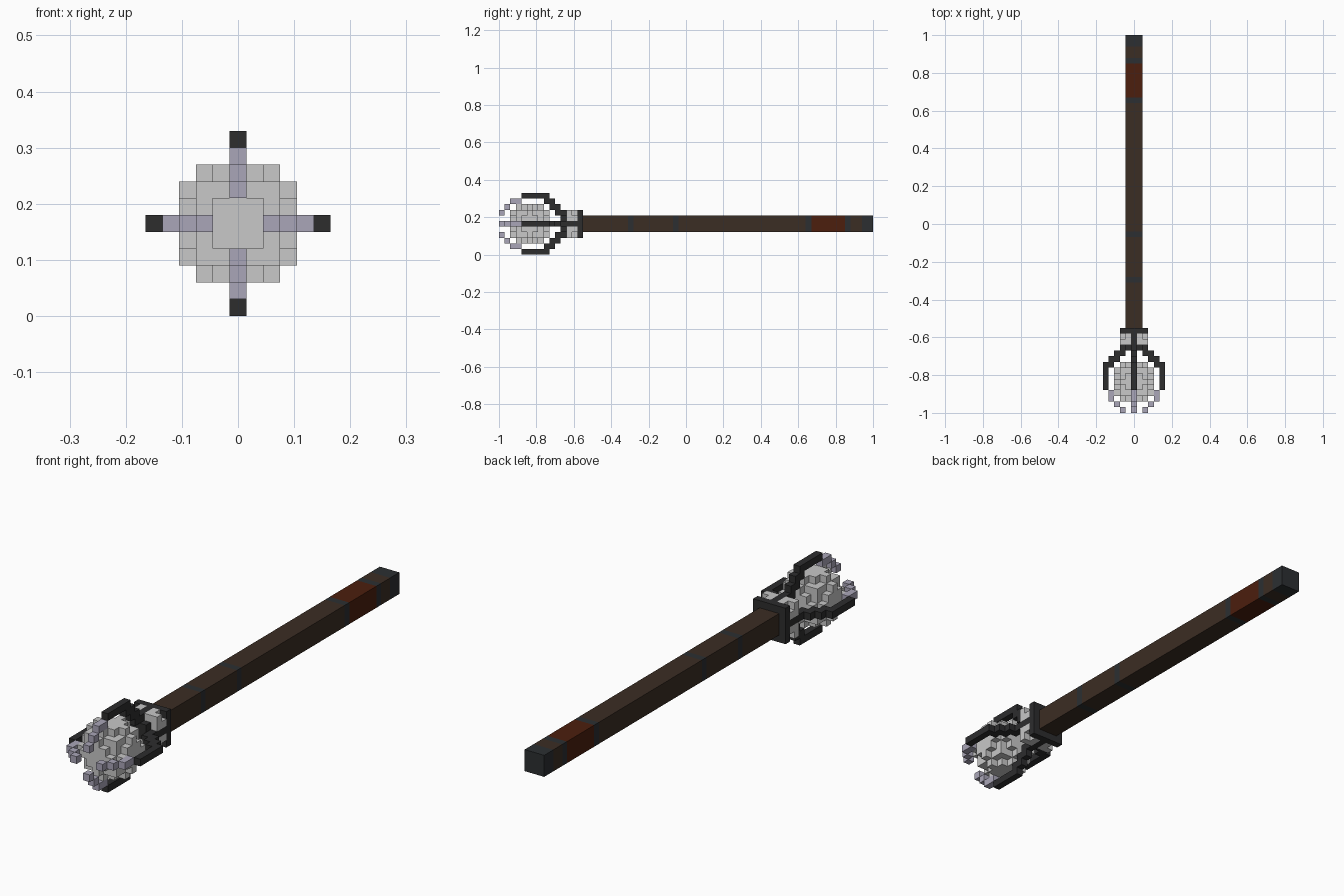
import bpy
import bmesh
from mathutils import Vector

cube = bpy.data.objects.get("Cube")
if cube:
    bpy.data.objects.remove(cube)

U = 0.03          # voxel edge
AXIS_Z = 0.165    # height of the long axis
DIRS = [Vector(d) for d in ((1, 0, 0), (-1, 0, 0), (0, 1, 0),
                            (0, -1, 0), (0, 0, 1), (0, 0, -1))]


def material(name, rgb):
    m = bpy.data.materials.new(name)
    m.use_nodes = True
    m.diffuse_color = (*rgb, 1)
    bsdf = m.node_tree.nodes["Principled BSDF"]
    bsdf.inputs["Base Color"].default_value = (*rgb, 1)
    bsdf.inputs["Roughness"].default_value = 0.9
    return m


STONE = material("pale_stone", (0.58, 0.58, 0.58))
LILAC = material("lilac_metal", (0.40, 0.38, 0.48))
BLACK = material("black_iron", (0.026, 0.026, 0.027))
WOOD = material("dark_wood", (0.044, 0.026, 0.017))
GRIP = material("red_leather", (0.072, 0.013, 0.004))
BAND = material("slate_band", (0.025, 0.028, 0.031))


def finish(name, bm, mats):
    mesh = bpy.data.meshes.new(name)
    bm.to_mesh(mesh)
    bm.free()
    for m in mats:
        mesh.materials.append(m)
    obj = bpy.data.objects.new(name, mesh)
    bpy.context.collection.objects.link(obj)
    return obj


def voxels(name, cells, mats):
    """Skin a dict of (x, layer, z) -> material index, outer faces only."""
    bm = bmesh.new()
    for cell, mat in cells.items():
        c = Vector(cell)
        centre = Vector((c.x * U, -1 + (c.y + 0.5) * U, AXIS_Z + c.z * U))
        for d in DIRS:
            if tuple(int(v) for v in c + d) in cells:
                continue
            a = Vector((d.y, d.z, d.x))
            b = d.cross(a)
            corners = [centre + (d + a * i + b * j) * U / 2
                       for i, j in ((-1, -1), (1, -1), (1, 1), (-1, 1))]
            f = bm.faces.new([bm.verts.new(p) for p in corners])
            f.material_index = mat
    bmesh.ops.remove_doubles(bm, verts=bm.verts, dist=0.0001)
    return finish(name, bm, mats)


# Round stone core, floating inside the claws
R = range(-3, 4)
voxels("stone_core", {(x, y + 5, z): 0 for x in R for y in R for z in R
                      if x * x + y * y + z * z <= 13}, [STONE])

# One claw as (radius, layer, material): lilac tip, black arm back to the collar
claw = [(2, 0, 0), (3, 1, 0), (4, 2, 0), (4, 3, 0)]
claw += [(5, k, 1) for k in range(4, 9)]
claw += [(4, 8, 1), (4, 9, 1), (3, 9, 1), (3, 10, 1), (2, 10, 1)]
for name, dx, dz in (("left_claw", 1, 0), ("right_claw", -1, 0),
                     ("top_claw", 0, 1), ("bottom_claw", 0, -1)):
    voxels(name, {(dx * r, k, dz * r): m for r, k, m in claw}, [LILAC, BLACK])

# Mottled collar joining claws to shaft
collar = {}
S = range(-2, 3)
for k in range(11, 15):
    for x in S:
        for z in S:
            corner = abs(x) == 2 and abs(z) == 2
            if k == 11 and abs(x) + abs(z) > 2:
                continue
            if k == 13 and corner:
                continue
            pale = (abs(x) + abs(z) + k) % 2 == 0 and k < 14 and x * z != 0
            pale = pale or (k == 12 and not corner and x * z != 0)
            collar[(x, k, z)] = 0 if pale else 1
voxels("collar", collar, [STONE, BLACK])

# Square shaft, extruded section by section with its bands and grip
SECTIONS = [(-0.31, 0), (-0.28, 1), (-0.07, 0), (-0.04, 1), (0.64, 0),
            (0.67, 1), (0.85, 2), (0.88, 1), (0.94, 0), (1.0, 1)]
H = 0.045


def ring(bm, y):
    return [bm.verts.new((x * H, y, AXIS_Z + z * H))
            for x, z in ((-1, -1), (1, -1), (1, 1), (-1, 1))]


bm = bmesh.new()
last = ring(bm, -0.56)
bm.faces.new(last)
for y, mat in SECTIONS:
    new = ring(bm, y)
    for i in range(4):
        j = (i + 1) % 4
        bm.faces.new((last[i], last[j], new[j], new[i])).material_index = mat
    last = new
bm.faces.new(last).material_index = 1
bmesh.ops.recalc_face_normals(bm, faces=bm.faces)
finish("shaft", bm, [WOOD, BAND, GRIP])
